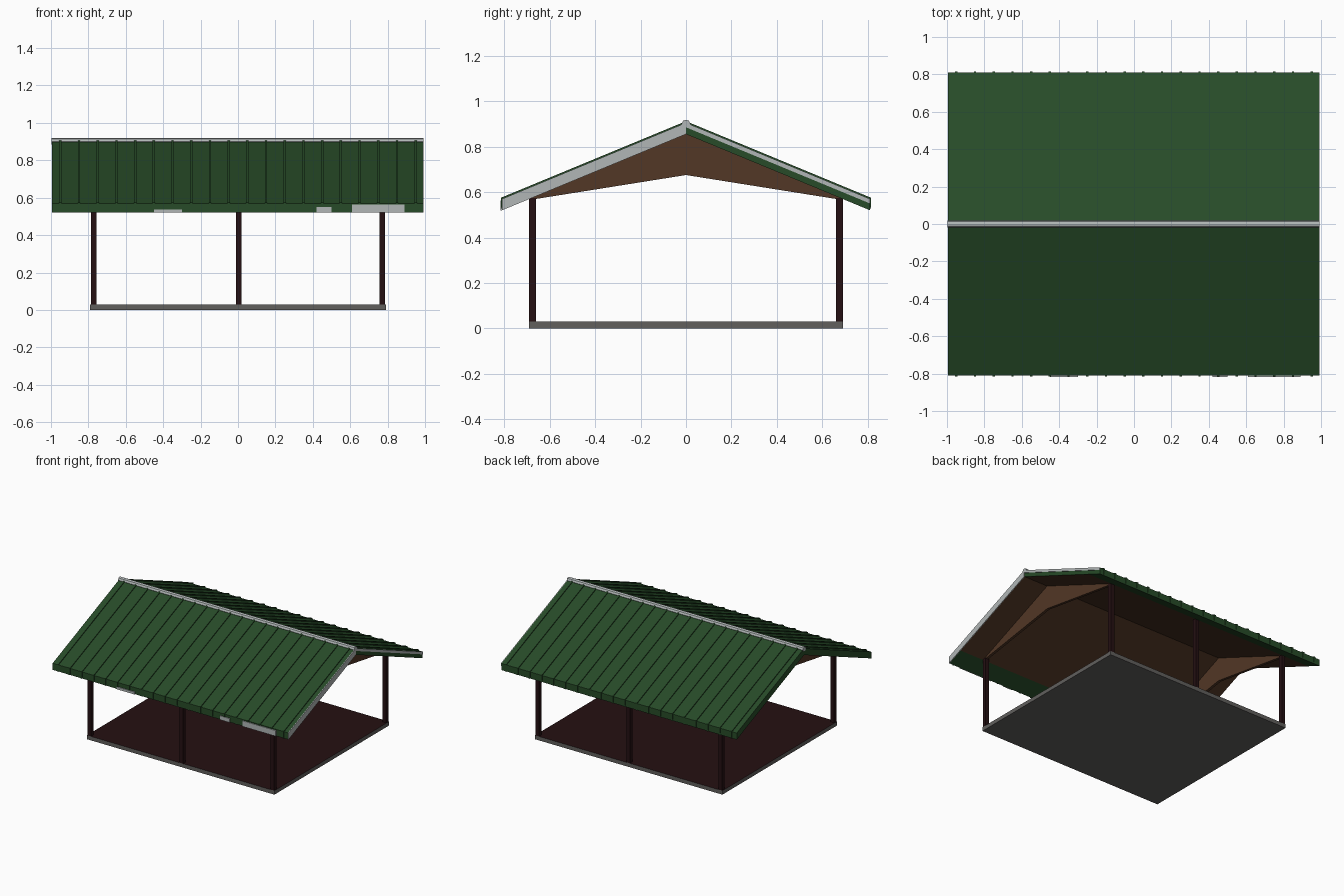
import bpy
import bmesh

cube = bpy.data.objects.get("Cube")
if cube:
    bpy.data.objects.remove(cube, do_unlink=True)


def material(name, r, g, b):
    m = bpy.data.materials.new(name)
    m.use_nodes = True
    m.diffuse_color = (r, g, b, 1)
    m.node_tree.nodes["Principled BSDF"].inputs["Base Color"].default_value = (r, g, b, 1)
    return m


GREEN = material("roof green", 0.02, 0.07, 0.021)
TRIM = material("pale grey trim", 0.44, 0.47, 0.47)
BROWN = material("timber brown", 0.085, 0.038, 0.019)
RED = material("dark red brown", 0.018, 0.005, 0.006)
CONCRETE = material("concrete grey", 0.12, 0.115, 0.11)


def finish(name, bm, mats):
    bmesh.ops.recalc_face_normals(bm, faces=bm.faces)
    mesh = bpy.data.meshes.new(name)
    bm.to_mesh(mesh)
    bm.free()
    for m in mats:
        mesh.materials.append(m)
    obj = bpy.data.objects.new(name, mesh)
    bpy.context.collection.objects.link(obj)
    return obj


def extrude_x(name, profile, x0, x1, *mats):
    """Extrude a (y, z) outline along x."""
    bm = bmesh.new()
    face = bm.faces.new([bm.verts.new((x0, y, z)) for y, z in profile])
    out = bmesh.ops.extrude_face_region(bm, geom=[face])
    verts = [v for v in out["geom"] if isinstance(v, bmesh.types.BMVert)]
    bmesh.ops.translate(bm, verts=verts, vec=(x1 - x0, 0, 0))
    return finish(name, bm, mats)


def box(name, x0, x1, y0, y1, z0, z1, *mats):
    return extrude_x(name, [(y0, z0), (y1, z0), (y1, z1), (y0, z1)], x0, x1, *mats)


def mirrored(half):
    """Complete a half outline whose first and last points lie on y = 0."""
    return half + [(-y, z) for y, z in half[-2:0:-1]]


# Floor slab with a dark top
floor = box("floor_slab", -0.79, 0.79, -0.69, 0.69, 0, 0.03, CONCRETE, RED)
for p in floor.data.polygons:
    p.material_index = int(p.normal.z > 0.9)

# Posts
for side, y in (("front", -0.675), ("back", 0.675)):
    for place, x in (("right", -0.772), ("middle", 0.005), ("left", 0.772)):
        box(f"{side}_{place}_post", x - 0.015, x + 0.015, y - 0.015, y + 0.015, 0.03, 0.575, RED)

# Roof: brown ceiling, green soffits and upper side
EAVE, RIDGE, DEPTH, SLOPE = 0.81, 0.905, 0.05, 0.414


def top(y):
    return RIDGE - SLOPE * abs(y)


roof = extrude_x("roof", mirrored([(0, RIDGE), (EAVE, top(EAVE)), (EAVE, top(EAVE) - DEPTH),
                                   (0.69, top(0.69) - DEPTH), (0, RIDGE - DEPTH)]),
                 -0.995, 0.988, GREEN, BROWN)
for p in roof.data.polygons:
    p.material_index = int(p.normal.z < -0.5 and abs(p.center.y) < 0.6)

# Standing seams that fold over the eaves
rib = mirrored([(0, RIDGE + 0.007), (EAVE + 0.005, top(EAVE) + 0.005),
                (EAVE + 0.005, top(EAVE) - DEPTH), (EAVE - 0.01, top(EAVE) - 0.01), (0, RIDGE - 0.01)])
for i in range(20):
    x = -0.95 + i * 0.1
    extrude_x(f"roof_seam_{i + 1}", rib, x - 0.006, x + 0.006, GREEN)

# Ridge cap
extrude_x("ridge_cap", mirrored([(0, 0.918), (0.013, 0.914), (0.02, 0.9), (0.013, 0.888), (0, 0.885)]),
          -0.998, 0.992, TRIM)

# Pale verge boards on the left gable end: full depth in front, narrow behind
for name, y, depth in (("front_verge_board", -EAVE, DEPTH), ("back_verge_board", EAVE, 0.02)):
    extrude_x(name, [(0, RIDGE), (y, top(y)), (y, top(y) - depth), (0, RIDGE - depth)],
              0.988, 0.993, TRIM)

# Pale patches on the front fascia
for i, (a, b, h) in enumerate([(0.61, 0.89, 0.043), (0.42, 0.5, 0.03), (-0.45, -0.3, 0.018)]):
    box(f"fascia_plate_{i + 1}", a, b, -EAVE - 0.007, -EAVE, 0.52, 0.52 + h, TRIM)

# Chevron gable panels
for side, x in (("right", -0.775), ("left", 0.775)):
    extrude_x(f"{side}_gable_panel", mirrored([(0, RIDGE - DEPTH), (0.69, 0.57), (0.69, 0.565), (0, 0.675)]),
              x - 0.01, x + 0.01, BROWN)
